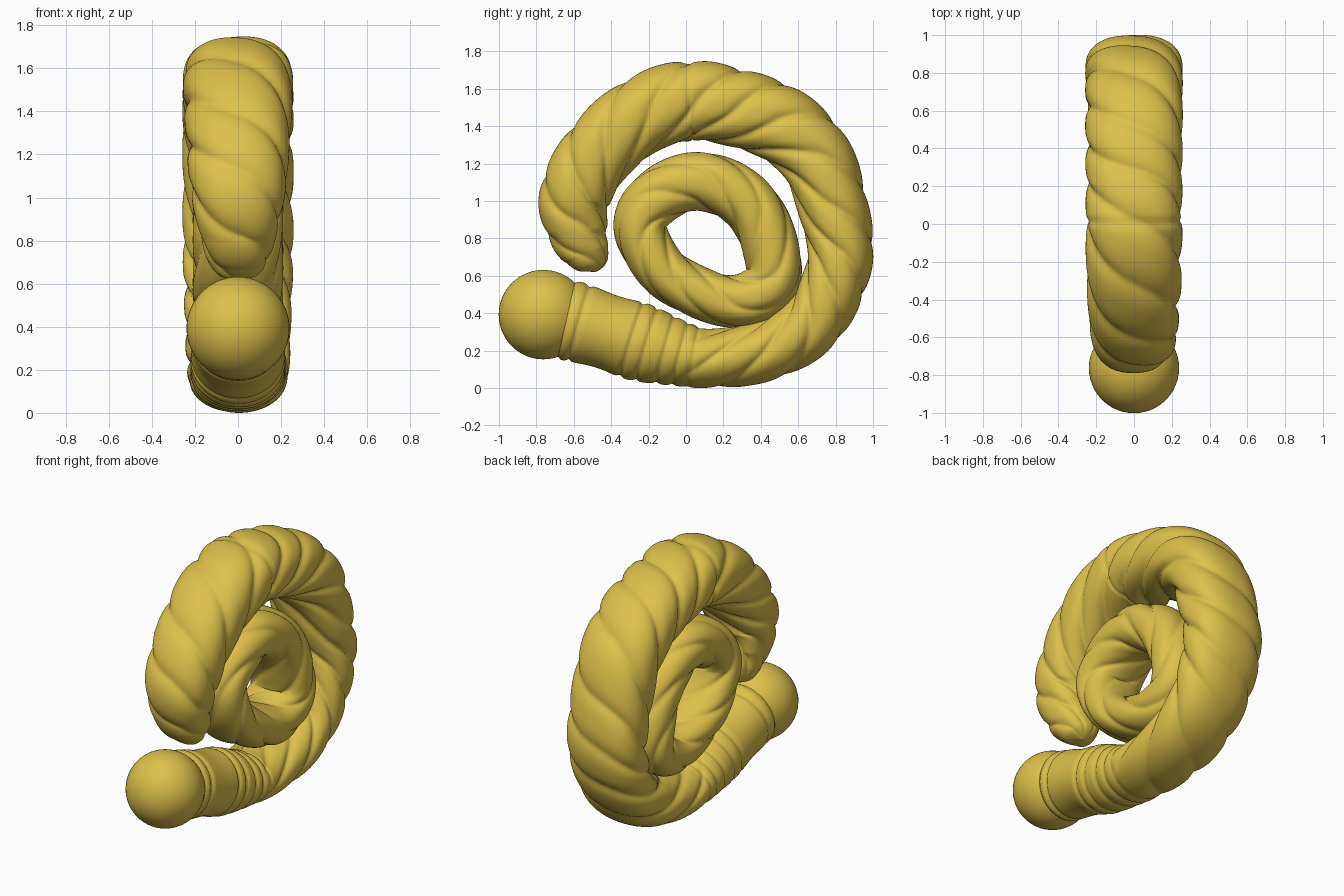
import bpy, bmesh, math
from mathutils import Vector

if "Cube" in bpy.data.objects:
    bpy.data.objects.remove(bpy.data.objects["Cube"])

gold = bpy.data.materials.new("golden_yellow")
gold.diffuse_color = (0.73, 0.53, 0.07, 1)
gold.use_nodes = True
gold.node_tree.nodes["Principled BSDF"].inputs["Base Color"].default_value = gold.diffuse_color


def catmull(pts, steps, closed):
    """Smooth samples (y, z, in-plane half width, x half width)."""
    n, out = len(pts), []
    P = [Vector(p) for p in pts]
    for i in range(n if closed else n - 1):
        if closed:
            a, b, c, d = (P[(i + k) % n] for k in (-1, 0, 1, 2))
        else:
            a, b, c, d = (P[min(max(i + k, 0), n - 1)] for k in (-1, 0, 1, 2))
        for j in range(steps):
            t = j / steps
            out.append(0.5 * (2 * b + (c - a) * t + (2 * a - 5 * b + 4 * c - d) * t * t
                              + (3 * b - a - 3 * c + d) * t ** 3))
    if not closed:
        out.append(P[-1])
    return out


def power(v, e):
    return math.copysign(abs(v) ** e, v)


def sweep(name, pts, steps, closed, relief, seg=80):
    """Sweep a rounded section along a curve in the y-z plane; relief scales the radius."""
    S = catmull(pts, steps, closed)
    n = len(S)
    lengths = [0]
    for i in range(1, n + 1):
        lengths.append(lengths[-1] + (S[i % n] - S[i - 1]).xy.length)
    total = lengths[n] if closed else lengths[n - 1]
    bm = bmesh.new()
    rings = []
    for i, p in enumerate(S):
        q0 = S[(i - 1) % n] if closed else S[max(i - 1, 0)]
        q1 = S[(i + 1) % n] if closed else S[min(i + 1, n - 1)]
        t = (q1 - q0).xy.normalized()
        # the neck is round, the rope is slightly boxy
        e = 0.87 if closed else 1 - 0.13 * min(max((lengths[i] - 0.9) / 0.8, 0), 1)
        ring = []
        for k in range(seg):
            th = 2 * math.pi * k / seg
            f = relief(lengths[i], total, th, p[0])
            c, s = power(math.cos(th), e) * p[2] * f, power(math.sin(th), e) * p[3] * f
            ring.append(bm.verts.new((s, p[0] + t.y * c, p[1] - t.x * c)))
        rings.append(ring)
    for i in range(n if closed else n - 1):
        a, b = rings[i], rings[(i + 1) % n]
        for k in range(seg):
            bm.faces.new((a[k], a[(k + 1) % seg], b[(k + 1) % seg], b[k]))
    if not closed:
        bm.faces.new(rings[0])
        bm.faces.new(rings[-1])
    bmesh.ops.recalc_face_normals(bm, faces=bm.faces)
    me = bpy.data.meshes.new(name)
    bm.to_mesh(me)
    bm.free()
    ob = bpy.data.objects.new(name, me)
    bpy.context.collection.objects.link(ob)
    me.materials.append(gold)
    for f in me.polygons:
        f.use_smooth = True
    return ob


def lobes(angle, count, depth):
    f = (count * angle / (2 * math.pi)) % 1
    return 1.025 - depth * abs(2 * f - 1) ** 3


# outer coil: banded neck first, then twisted strands
GROOVES = (-0.64, -0.57, -0.29, -0.21, -0.11, -0.03, 0.04)


def coil_relief(s, total, th, y):
    neck = 1.0
    if s < 1.1:
        for g in GROOVES:
            neck -= 0.06 * math.exp(-((y - g) / 0.014) ** 2)
    w = min(max((s - 0.75) / 0.2, 0), 1)
    twist = 2 * math.pi * s / 1.25
    wave = 0.2 * math.sin(5.3 * s)
    # strands wrap more squarely across the outer side
    out = (1 - w) * neck + w * lobes(th - 0.5 * math.sin(th) - twist + wave, 5, 0.12)
    # joint in the rope near the top of the loop
    return out - 0.04 * math.exp(-((y - 0.02) / 0.014) ** 2) * (s > 2)


coil = sweep("outer_coil", [
    (-0.76, 0.40, 0.21, 0.21), (-0.60, 0.365, 0.215, 0.215), (-0.42, 0.31, 0.20, 0.215),
    (-0.25, 0.255, 0.21, 0.22), (-0.06, 0.20, 0.18, 0.22), (0.10, 0.168, 0.157, 0.22),
    (0.30, 0.182, 0.16, 0.225), (0.50, 0.24, 0.165, 0.235), (0.70, 0.39, 0.168, 0.24),
    (0.825, 0.69, 0.172, 0.25), (0.79, 0.97, 0.185, 0.252), (0.69, 1.25, 0.195, 0.252),
    (0.49, 1.43, 0.205, 0.252), (0.22, 1.52, 0.205, 0.25), (0.0, 1.545, 0.212, 0.25),
    (-0.25, 1.46, 0.205, 0.248), (-0.475, 1.26, 0.195, 0.235), (-0.595, 1.03, 0.187, 0.215),
    (-0.575, 0.84, 0.158, 0.175), (-0.525, 0.73, 0.12, 0.14), (-0.49, 0.665, 0.08, 0.09),
    (-0.478, 0.632, 0.01, 0.01)], 18, False, coil_relief)

# inner ring, twisted the other way
ring = sweep("inner_ring", [
    (0.47, 0.69, 0.148, 0.205), (0.35, 0.98, 0.152, 0.205), (0.09, 1.115, 0.155, 0.205),
    (-0.155, 1.03, 0.15, 0.205), (-0.24, 0.85, 0.14, 0.205), (-0.09, 0.61, 0.135, 0.205),
    (0.22, 0.475, 0.137, 0.205), (0.42, 0.535, 0.145, 0.205)], 26, True,
    lambda s, total, th, y: lobes(th + 2 * math.pi * 1.4 * s / total, 5, 0.10))

# round knob on the front end
bpy.ops.mesh.primitive_uv_sphere_add(segments=48, ring_count=32, radius=0.239,
                                     location=(0, -0.761, 0.402))
knob = bpy.context.object
knob.name = "knob"
knob.data.materials.append(gold)
for f in knob.data.polygons:
    f.use_smooth = True

# stand on the ground, centred in y
bpy.context.view_layer.update()
parts = (coil, ring, knob)
pts = [o.matrix_world @ v.co for o in parts for v in o.data.vertices]
dz = min(p.z for p in pts)
dy = (min(p.y for p in pts) + max(p.y for p in pts)) / 2
for o in parts:
    o.location -= Vector((0, dy, dz))
